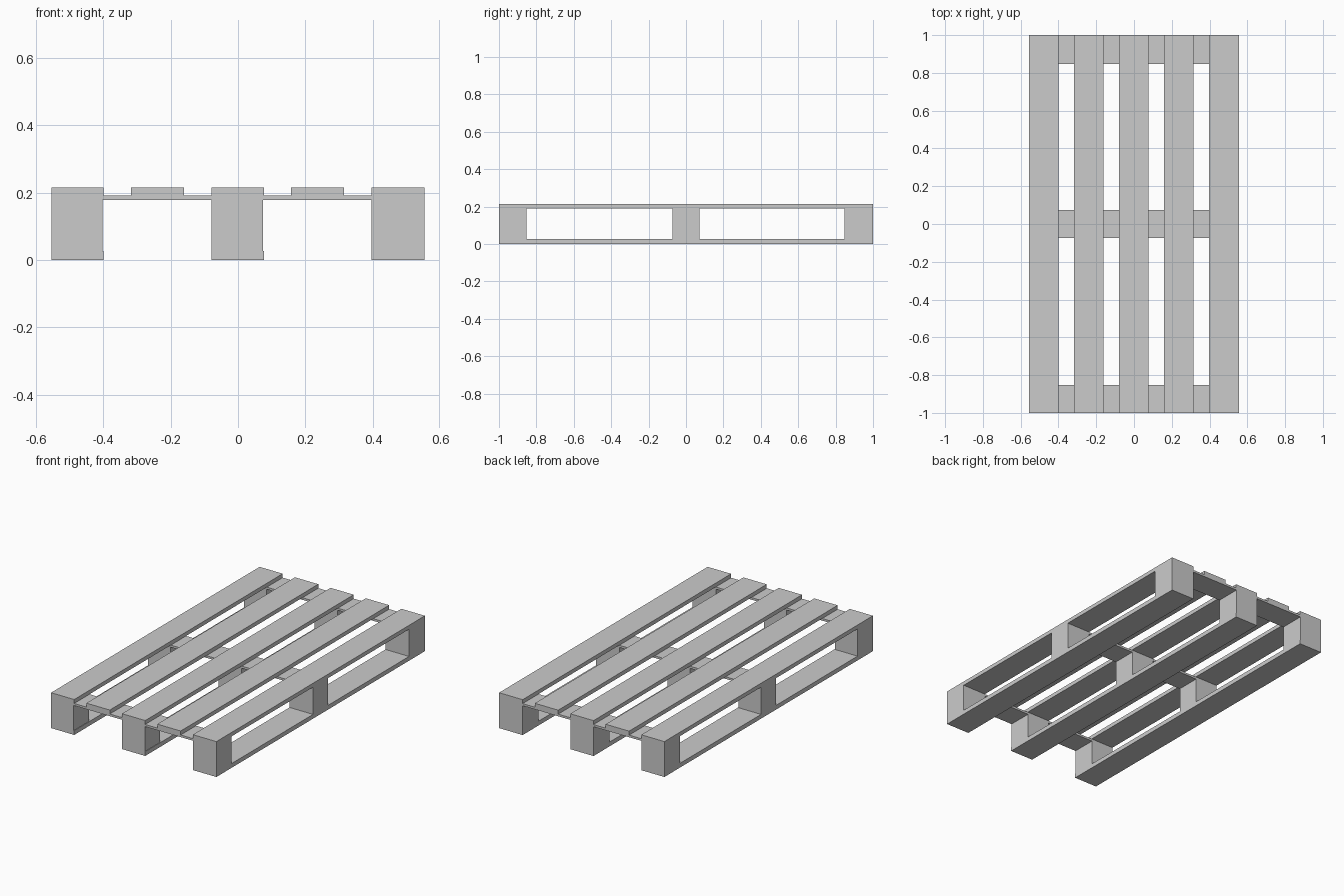
import bpy

default = bpy.data.objects.get("Cube")
if default:
    bpy.data.objects.remove(default, do_unlink=True)

GREY = (0.6, 0.6, 0.6, 1.0)
wood = bpy.data.materials.new("plain grey")
wood.use_nodes = True
wood.diffuse_color = GREY
wood.node_tree.nodes["Principled BSDF"].inputs["Base Color"].default_value = GREY


def board(name, x, y, z):
    """Box spanning the given (low, high) ranges."""
    spans = (x, y, z)
    bpy.ops.mesh.primitive_cube_add(size=1)
    obj = bpy.context.object
    obj.name = name
    for v in obj.data.vertices:
        v.co = [lo if c < 0 else hi for c, (lo, hi) in zip(v.co, spans)]
    obj.data.materials.append(wood)
    return obj


HALF_W = 0.555
BASE_TOP, BLOCK_TOP, CROSS_TOP, TOP = 0.026, 0.178, 0.191, 0.215

columns = {"right": (-HALF_W, -0.4), "middle": (-0.079, 0.077), "left": (0.397, HALF_W)}
rows = {"front": (-1, -0.853), "centre": (-0.073, 0.073), "back": (0.848, 1)}

# Runners on the ground and the blocks standing on them
for side, x in columns.items():
    board(side + "_runner", x, (-1, 1), (0, BASE_TOP))
    for place, y in rows.items():
        inner = (x[0], x[1] - 0.003) if side != "left" else x
        board(f"{place}_{side}_block", inner, y, (BASE_TOP, BLOCK_TOP))

# Cross boards joining the blocks
for place, y in rows.items():
    board(place + "_cross_board", (-HALF_W, HALF_W), y, (BLOCK_TOP, CROSS_TOP))

# Deck slats
slats = dict(columns, inner_right=(-0.318, -0.161), inner_left=(0.158, 0.315))
for side, x in slats.items():
    board(side + "_deck_slat", x, (-1, 1), (CROSS_TOP, TOP))
